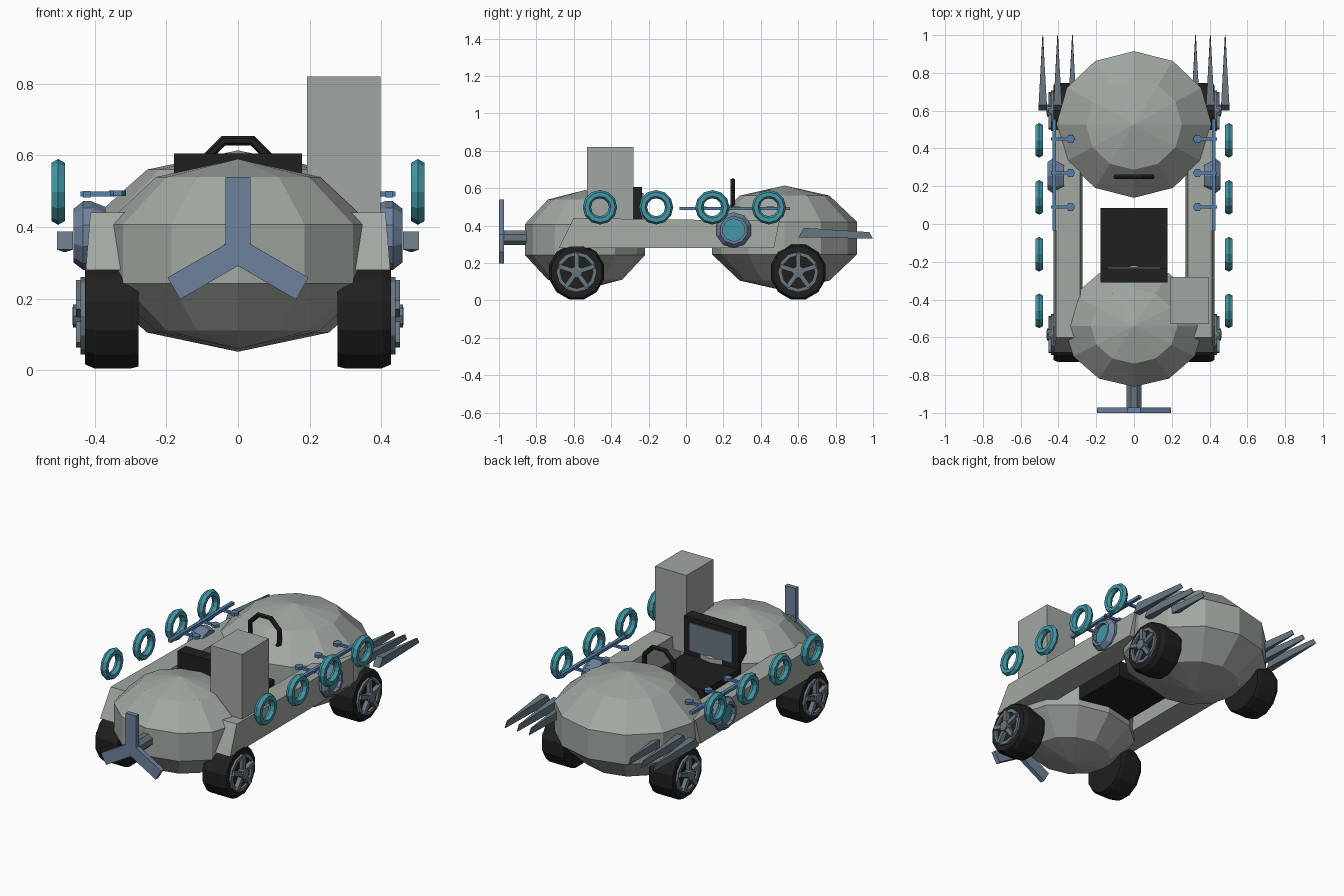
import bpy, bmesh, math
from mathutils import Matrix, Vector

if "Cube" in bpy.data.objects:
    bpy.data.objects.remove(bpy.data.objects["Cube"])


def mat(name, rgb):
    m = bpy.data.materials.new(name)
    m.diffuse_color = (*rgb, 1)
    m.use_nodes = True
    m.node_tree.nodes["Principled BSDF"].inputs["Base Color"].default_value = m.diffuse_color
    return m


GREY = mat("hull_grey", (0.36, 0.39, 0.36))
BLACK = mat("rubber_black", (0.014, 0.014, 0.014))
SLATE = mat("slate_metal", (0.14, 0.185, 0.22))
STEEL = mat("steel_blue", (0.155, 0.225, 0.34))
BLUE = mat("rod_blue", (0.09, 0.22, 0.40))
TEAL = mat("ring_teal", (0.055, 0.31, 0.38))


def finish(name, bm, m):
    bmesh.ops.recalc_face_normals(bm, faces=bm.faces)
    me = bpy.data.meshes.new(name)
    bm.to_mesh(me)
    bm.free()
    me.materials.append(m)
    ob = bpy.data.objects.new(name, me)
    bpy.context.collection.objects.link(ob)
    return ob


def box(name, x, y, z, m):
    bm = bmesh.new()
    lo, hi = Vector((x[0], y[0], z[0])), Vector((x[1], y[1], z[1]))
    mtx = Matrix.Translation((lo + hi) / 2) @ Matrix.Diagonal((*(hi - lo), 1))
    bmesh.ops.create_cube(bm, size=1, matrix=mtx)
    return finish(name, bm, m)


def dome(name, c, s):
    bm = bmesh.new()
    bmesh.ops.create_uvsphere(bm, u_segments=12, v_segments=5, radius=1,
                              matrix=Matrix.Translation(c) @ Matrix.Diagonal((*s, 1)))
    return finish(name, bm, GREY)


def lathe(name, profile, c, axis, sides, m, closed=False, offset=0.0):
    """Spin (radius, distance along axis) pairs around an axis; cap open ends."""
    rot = Vector((0, 0, 1)).rotation_difference(Vector(axis)).to_matrix()
    bm = bmesh.new()
    rings = []
    for r, h in profile:
        ring = []
        for i in range(sides):
            a = math.tau * (i + offset) / sides
            p = rot @ Vector((r * math.cos(a), r * math.sin(a), h)) + Vector(c)
            ring.append(bm.verts.new(p))
        rings.append(ring)
    pairs = list(zip(rings, rings[1:]))
    if closed:
        pairs.append((rings[-1], rings[0]))
    else:
        bm.faces.new(rings[0])
        bm.faces.new(rings[-1])
    for a, b in pairs:
        for i in range(sides):
            j = (i + 1) % sides
            bm.faces.new((a[i], a[j], b[j], b[i]))
    return finish(name, bm, m)


def ring(name, c, axis, major, minor, sides, m, offset=0.0):
    prof = [(major + minor * math.cos(math.tau * k / 6), minor * math.sin(math.tau * k / 6))
            for k in range(6)]
    return lathe(name, prof, c, axis, sides, m, True, offset)


def loft(name, a, b, m):
    """Solid between two matching four-point sections."""
    bm = bmesh.new()
    va, vb = [bm.verts.new(p) for p in a], [bm.verts.new(p) for p in b]
    bm.faces.new(va)
    bm.faces.new(vb)
    for i in range(4):
        j = (i + 1) % 4
        bm.faces.new((va[i], va[j], vb[j], vb[i]))
    return finish(name, bm, m)


# Rounded front and rear hulls
dome("front_hull", (0, -0.54, 0.325), (0.39, 0.338, 0.265))
dome("rear_hull", (0, 0.527, 0.333), (0.432, 0.408, 0.281))

# Tower on one side
box("tower", (0.193, 0.398), (-0.53, -0.28), (0.36, 0.82), GREY)

# Seat, backrest and its panel
box("seat", (-0.178, 0.178), (-0.3, 0.085), (0.28, 0.38), BLACK)
box("backrest", (-0.178, 0.178), (-0.31, -0.235), (0.34, 0.605), BLACK)
box("backrest_panel", (-0.14, 0.14), (-0.236, -0.228), (0.41, 0.575), SLATE)

# Steering wheel
ring("steering_wheel", (0, 0.25, 0.545), (0, 1, 0), 0.104, 0.014, 8, BLACK, 0.5)

# Propeller and shaft
lathe("propeller_shaft", [(0.042, 0), (0.042, 0.2)], (0, -0.98, 0.335), (0, 1, 0), 8, SLATE, offset=0.5)
for k in range(3):
    blade = box("propeller_blade", (-0.035, 0.035), (-1.0, -0.972), (0, 0.207), STEEL)
    blade.matrix_world = Matrix.Translation((0, 0, 0.332)) @ Matrix.Rotation(math.tau * k / 3, 4, 'Y')

for s in (-1, 1):
    out = (s, 0, 0)

    # Side beam with sloping front end
    def section(y_top, y_bot, z_top, z_bot):
        return [(s * 0.285, y_top, z_top), (s * 0.412, y_top, z_top),
                (s * 0.425, y_bot, z_bot), (s * 0.272, y_bot, z_bot)]
    loft("side_beam", section(-0.6, -0.68, 0.44, 0.28), section(0.5, 0.47, 0.425, 0.28), GREY)

    # Wheels: tyre, rim ring, hub and five spokes
    for y in (-0.585, 0.6):
        c = Vector((0, y, 0.152))
        lathe("tyre", [(0.146, 0.277), (0.152, 0.3), (0.152, 0.4), (0.14, 0.427)],
              c, out, 12, BLACK, offset=0.5)
        lathe("rim_ring", [(0.108, 0.42), (0.108, 0.44), (0.088, 0.44), (0.088, 0.42)],
              c, out, 12, SLATE, True)
        lathe("hub", [(0.032, 0.42), (0.032, 0.46), (0.02, 0.462)], c, out, 8, SLATE)
        for k in range(5):
            spoke = box("spoke", (0.42, 0.452), (-0.012, 0.012), (0.01, 0.1), SLATE)
            spoke.matrix_world = (Matrix.Translation(c) @ Matrix.Rotation(math.tau * k / 5, 4, 'X')
                                  @ Matrix.Translation((0 if s > 0 else -0.872, 0, 0)))

    # Floating rings along the side
    for y in (-0.46, -0.16, 0.141, 0.443):
        ring("side_ring", (s * 0.502, y, 0.498), out, 0.07, 0.022, 12, TEAL)

    # Rod with three stubs and knobs
    box("side_rod", sorted((s * 0.412, s * 0.432)), (-0.035, 0.555), (0.483, 0.5), BLUE)
    for y in (0.09, 0.27, 0.45):
        box("rod_stub", sorted((s * 0.34, s * 0.44)), (y - 0.007, y + 0.007), (0.485, 0.499), BLUE)
        lathe("rod_knob", [(0.024, -0.008), (0.024, 0.008)], (s * 0.336, y, 0.494), (0, 0, 1), 6, BLUE)

    # Round side turbine with coloured lens
    lathe("turbine", [(0.08, 0.37), (0.096, 0.41), (0.096, 0.432), (0.075, 0.459), (0.06, 0.459), (0.06, 0.435)],
          (0, 0.255, 0.376), out, 10, STEEL)
    lathe("turbine_lens", [(0.06, 0.43), (0.06, 0.44)], (0, 0.255, 0.376), out, 10, TEAL)

    # Rear spikes
    for x, w in ((0.483, 0.022), (0.404, 0.022), (0.326, 0.022)):
        x *= s
        loft("rear_spike",
             [(x - w, 0.6, 0.337), (x + w, 0.6, 0.337), (x + w, 0.63, 0.388), (x - w, 0.63, 0.388)],
             [(x - 0.002, 1, 0.33), (x + 0.002, 1, 0.33), (x + 0.002, 0.98, 0.365), (x - 0.002, 0.98, 0.365)],
             SLATE)
